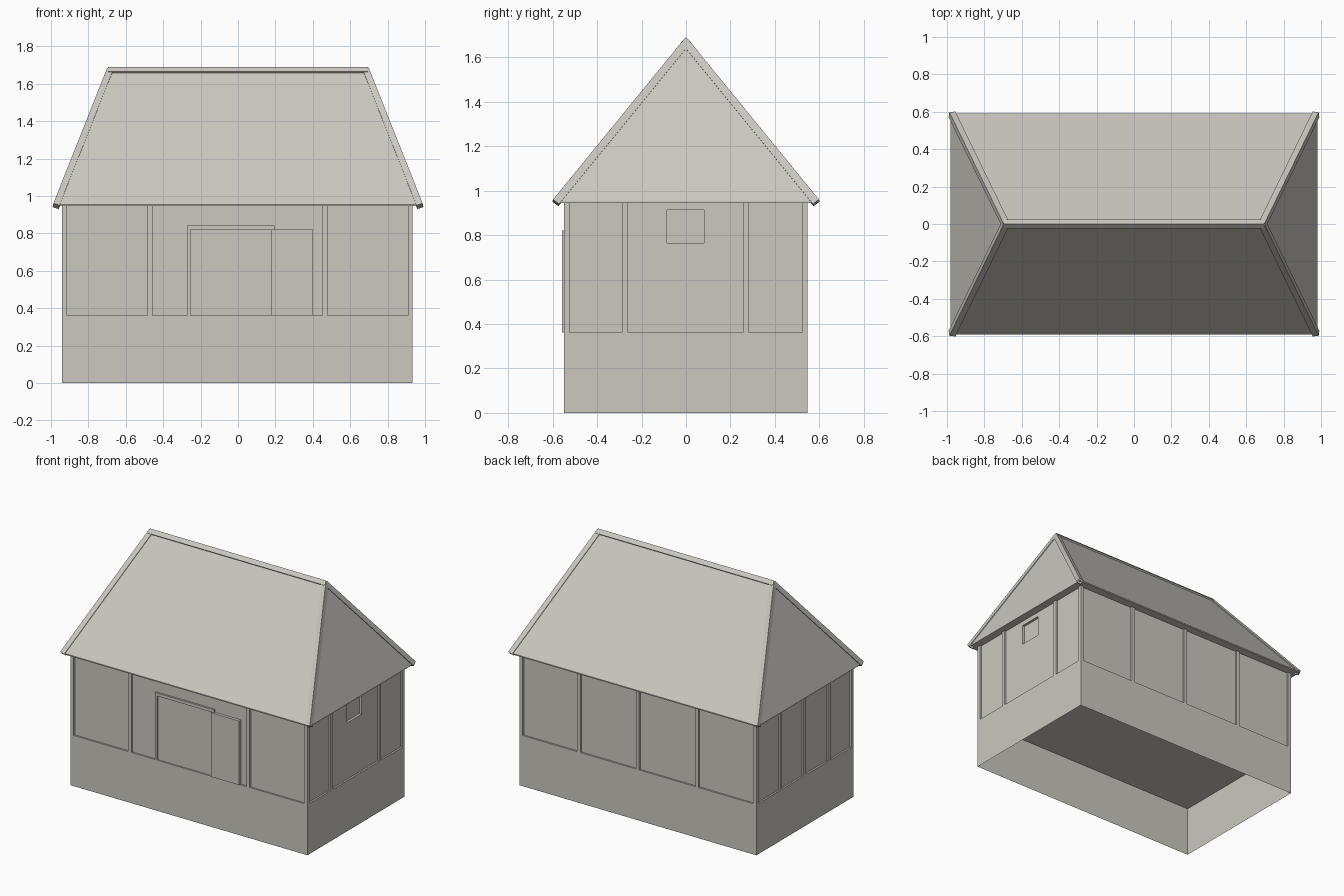
import bpy
import bmesh
from mathutils import Matrix, Vector

cube = bpy.data.objects.get("Cube")
if cube:
    bpy.data.objects.remove(cube, do_unlink=True)

plaster = bpy.data.materials.new("warm_grey")
plaster.use_nodes = True
COLOUR = (0.60, 0.58, 0.53, 1)
plaster.diffuse_color = COLOUR
plaster.node_tree.nodes["Principled BSDF"].inputs["Base Color"].default_value = COLOUR


def finish(name, bm):
    bmesh.ops.recalc_face_normals(bm, faces=bm.faces)
    mesh = bpy.data.meshes.new(name)
    bm.to_mesh(mesh)
    bm.free()
    mesh.materials.append(plaster)
    obj = bpy.data.objects.new(name, mesh)
    bpy.context.collection.objects.link(obj)
    return obj


def box(name, x, y, z, open_bottom=False):
    """Box from (min, max) ranges on each axis."""
    bm = bmesh.new()
    size = [r[1] - r[0] for r in (x, y, z)]
    mid = [(r[0] + r[1]) / 2 for r in (x, y, z)]
    bmesh.ops.create_cube(bm, size=1, matrix=Matrix.Translation(mid) @ Matrix.Diagonal((*size, 1)))
    if open_bottom:
        low = min(bm.faces, key=lambda f: f.calc_center_median().z)
        bmesh.ops.delete(bm, geom=[low], context='FACES')
    return finish(name, bm)


# Main levels and outlines
X0, X1, Y0, Y1 = -0.94, 0.934, -0.55, 0.547
BASE, EAVE, RIDGE = 0.362, 0.945, 1.678
IN, POST = 0.012, 0.026

# Foundation, open underneath
box("foundation", (X0, X1), (Y0, Y1), (0, BASE), open_bottom=True)

# Walls, set back from the foundation, with a window recess cut in the +x gable
walls = box("walls", (X0 + IN, X1 - IN), (Y0 + IN, Y1 - IN), (BASE, EAVE + 0.005))
cutter = box("window_cutter", (X1 - IN - 0.018, X1 + 0.1), (-0.085, 0.08), (0.765, 0.912))
cutter.hide_render = True
cut = walls.modifiers.new("window_recess", 'BOOLEAN')
cut.object = cutter
cut.operation = 'DIFFERENCE'
cut.solver = 'EXACT'
bpy.context.view_layer.objects.active = walls
bpy.ops.object.modifier_apply(modifier=cut.name)
bpy.data.objects.remove(cutter, do_unlink=True)

# Timber posts: corners, then along each wall
HEIGHT = (BASE, EAVE)
for label, y in (("front", (Y0, Y0 + POST)), ("back", (Y1 - POST, Y1))):
    box(label + "_right_corner_post", (X0, X0 + POST), y, HEIGHT)
    box(label + "_left_corner_post", (X1 - POST, X1), y, HEIGHT)
    for x in (-0.47, 0.465) if label == "front" else (-0.47, 0, 0.465):
        box(label + "_post", (x - POST / 2, x + POST / 2), y, HEIGHT)
for label, x in (("right", (X0, X0 + POST)), ("left", (X1 - POST, X1))):
    for y in (-0.275, 0.27) if label == "left" else (-0.275, 0, 0.27):
        box(label + "_post", x, (y - POST / 2, y + POST / 2), HEIGHT)

# Doorway frame, fixed leaf and sliding leaf
WALL = Y0 + IN
box("door_jamb", (-0.272, -0.255), (Y0, WALL), (BASE, 0.842))
box("door_lintel", (-0.272, 0.195), (Y0, WALL), (0.82, 0.842))
box("door_leaf", (-0.255, 0.178), (WALL - 0.003, WALL), (BASE, 0.82))
box("sliding_door", (0.178, 0.4), (Y0 - 0.009, WALL), (BASE, 0.82))

# Hipped roof: thin eave edge rising to a ridge
EX, EY, RX, LIP = 0.98, 0.592, 0.692, 0.008
bm = bmesh.new()
corners = [(-EX, -EY), (EX, -EY), (EX, EY), (-EX, EY)]
low = [bm.verts.new((x, y, EAVE)) for x, y in corners]
top = [bm.verts.new((x, y, EAVE + LIP)) for x, y in corners]
ends = [bm.verts.new((s * RX, 0, RIDGE)) for s in (-1, 1)]
bm.faces.new(low)
for i in range(4):
    j = (i + 1) % 4
    bm.faces.new((low[i], low[j], top[j], top[i]))
bm.faces.new((top[0], top[1], ends[1], ends[0]))
bm.faces.new((top[2], top[3], ends[0], ends[1]))
bm.faces.new((top[1], top[2], ends[1]))
bm.faces.new((top[3], top[0], ends[0]))
finish("roof", bm)


# Square capping beams laid edge-up on the ridge and hips
def cap(name, a, b, up, radius=0.024, sink=0.012):
    a, b = Vector(a), Vector(b)
    axis = (b - a).normalized()
    up = (up - axis * up.dot(axis)).normalized()
    side = axis.cross(up)
    bm = bmesh.new()
    rings = [[bm.verts.new(p - up * sink + d * radius) for d in (up, side, -up, -side)]
             for p in (a, b)]
    for i in range(4):
        j = (i + 1) % 4
        bm.faces.new((rings[0][i], rings[0][j], rings[1][j], rings[1][i]))
    for ring in rings:
        bm.faces.new(ring)
    finish(name, bm)


RISE = RIDGE - EAVE - LIP
cap("ridge_cap", (-RX - 0.004, 0, RIDGE), (RX + 0.004, 0, RIDGE), Vector((0, 0, 1)))
for sx in (-1, 1):
    for sy in (-1, 1):
        slope = Vector((0, sy * RISE, EY)).normalized()
        hip = Vector((sx * RISE, 0, EX - RX)).normalized()
        cap("hip_cap", (sx * EX, sy * EY, EAVE + LIP), (sx * RX, 0, RIDGE), slope + hip)
